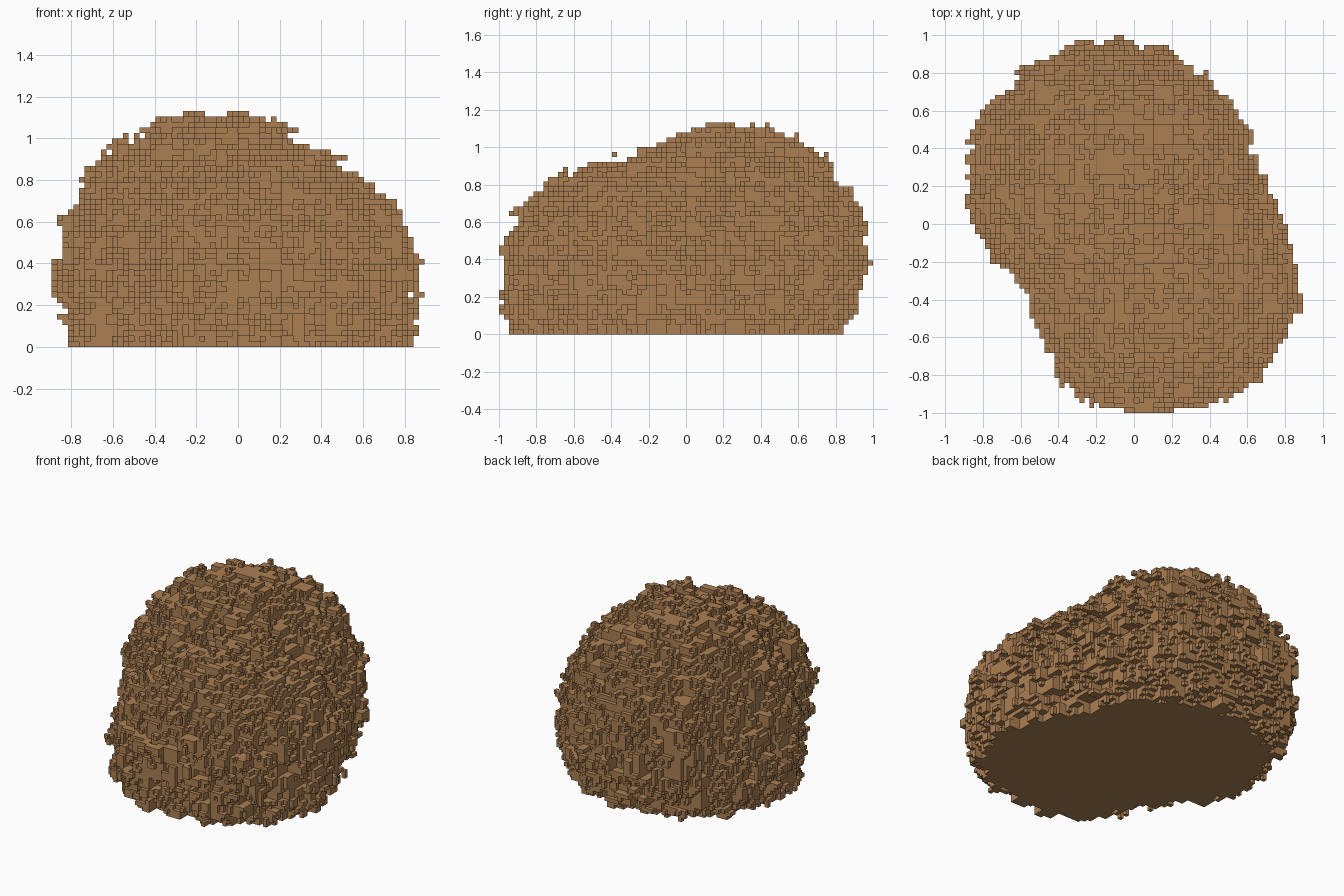
import bpy, math, random
from functools import lru_cache

if "Cube" in bpy.data.objects:
    bpy.data.objects.remove(bpy.data.objects["Cube"])

random.seed(7)
V = 2 / 76                      # voxel size
NX, NY, NZ = 34, 38, 45         # half width, half depth, height in voxels

# Overlapping boulder lobes: centre, radii, wall taper near ground, backward lean
LOBES = [((-0.12, 0.25, 0.39), (0.75, 0.72, 0.735), 0.75, 0.5),
         ((0.21, -0.30, 0.34), (0.66, 0.66, 0.60), 0.6, 0.0),
         ((-0.09, -0.53, 0.36), (0.37, 0.40, 0.46), 0.6, 0.0)]
# Rough blocky layers: block size in voxels, strength
LAYERS = [((4, 4, 3), 0.038), ((2, 2, 2), 0.030), ((1, 1, 1), 0.010)]


def lobe_distance(p, c, r, taper, lean):
    q = [(a - b) / s for a, b, s in zip(p, c, r)]
    if q[2] < 0:
        q[1] += lean * q[2] ** 2
        q[2] *= taper
    return (math.sqrt(sum(a * a for a in q)) - 1) * min(r)


def smooth_min(a, b, k=0.18):
    h = max(k - abs(a - b), 0) / k
    return min(a, b) - h * h * k / 4


@lru_cache(maxsize=None)
def block_value(level, i, j, k):
    return random.uniform(-1, 1)


def solid(i, j, k):
    p = ((i + 0.5) * V, (j + 0.5) * V, (k + 0.5) * V)
    d = lobe_distance(p, *LOBES[0])
    for lobe in LOBES[1:]:
        d = smooth_min(d, lobe_distance(p, *lobe))
    d += 0.027
    if abs(d) > 0.08:
        return d < 0
    for n, (size, amp) in enumerate(LAYERS):
        d += amp * block_value(n, i // size[0], j // size[1], k // size[2])
    return d < 0


cells = {(i, j, k) for i in range(-NX, NX) for j in range(-NY, NY)
         for k in range(NZ) if solid(i, j, k)}

# Skin of the voxels: one quad for every exposed cell side
verts, faces = {}, []
for c in sorted(cells):
    for axis in range(3):
        u, w = (axis + 1) % 3, (axis + 2) % 3
        for side in (0, 1):
            n = list(c)
            n[axis] += 2 * side - 1
            if tuple(n) in cells:
                continue
            quad = []
            for du, dw in ((0, 0), (1, 0), (1, 1), (0, 1)):
                v = list(c)
                v[axis] += side
                v[u] += du
                v[w] += dw
                quad.append(verts.setdefault(tuple(v), len(verts)))
            faces.append(quad if side else quad[::-1])

mesh = bpy.data.meshes.new("boulder")
mesh.from_pydata([(x * V, y * V, z * V) for x, y, z in verts], [], faces)
boulder = bpy.data.objects.new("boulder", mesh)
bpy.context.collection.objects.link(boulder)

# Single earthy brown
brown = bpy.data.materials.new("earth brown")
brown.diffuse_color = (0.41, 0.215, 0.085, 1)
brown.use_nodes = True
brown.node_tree.nodes["Principled BSDF"].inputs["Base Color"].default_value = brown.diffuse_color
mesh.materials.append(brown)
